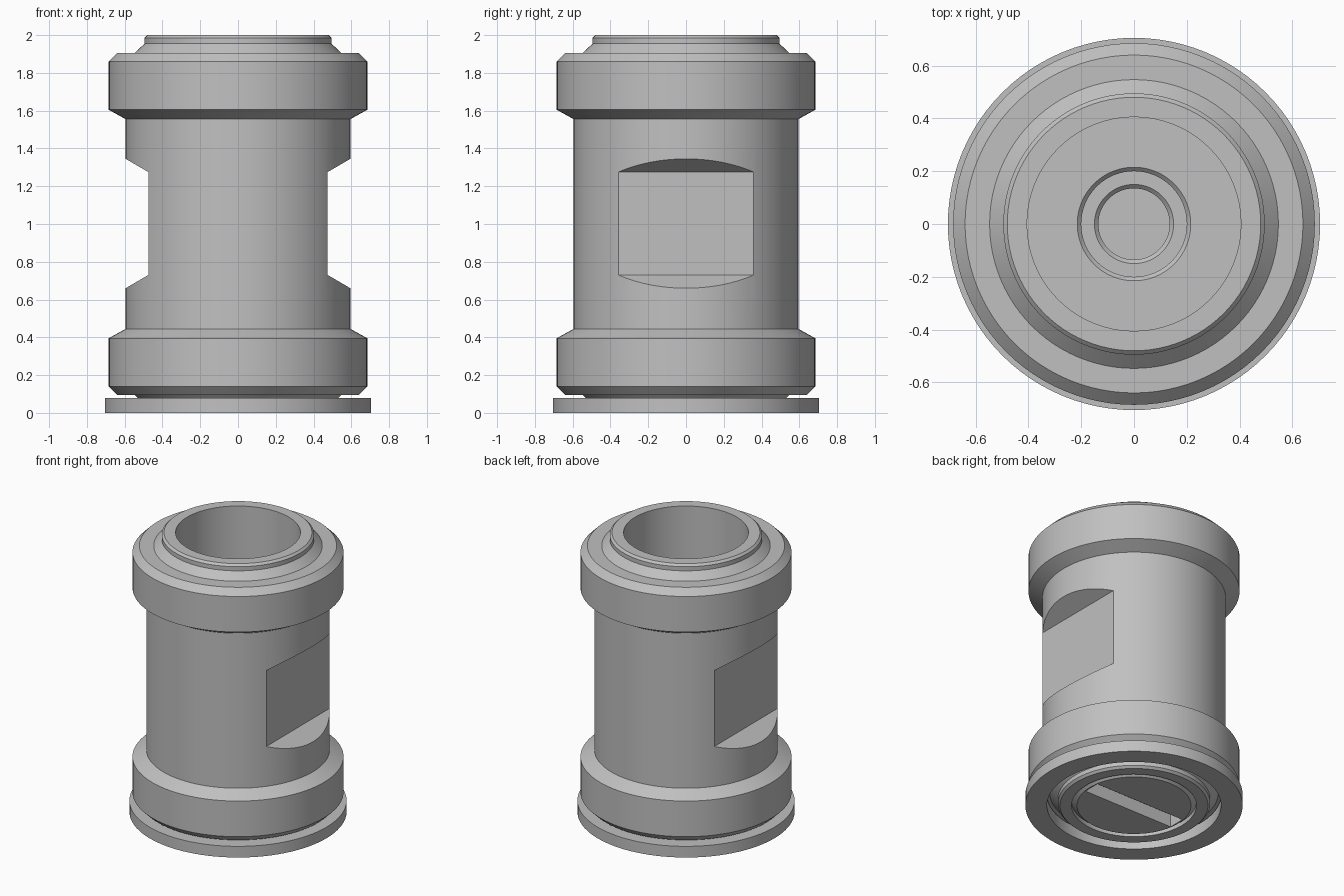
import bpy, bmesh, math

if "Cube" in bpy.data.objects:
    bpy.data.objects.remove(bpy.data.objects["Cube"])

SEG = 96

steel = bpy.data.materials.new("light_grey_metal")
steel.diffuse_color = (0.53, 0.53, 0.53, 1)
steel.use_nodes = True
steel.node_tree.nodes["Principled BSDF"].inputs["Base Color"].default_value = steel.diffuse_color


def finish(name, bm):
    bmesh.ops.remove_doubles(bm, verts=bm.verts, dist=1e-5)
    bmesh.ops.recalc_face_normals(bm, faces=bm.faces)
    me = bpy.data.meshes.new(name)
    bm.to_mesh(me)
    bm.free()
    ob = bpy.data.objects.new(name, me)
    bpy.context.collection.objects.link(ob)
    me.materials.append(steel)
    return ob


def lathe(name, profile):
    """Spin a closed (radius, z) profile round the z axis."""
    bm = bmesh.new()
    vs = [bm.verts.new((r, 0, z)) for r, z in profile]
    es = [bm.edges.new((a, b)) for a, b in zip(vs, vs[1:] + vs[:1])]
    bmesh.ops.spin(bm, geom=vs + es, cent=(0, 0, 0), axis=(0, 0, 1),
                   angle=2 * math.pi, steps=SEG, use_merge=True)
    bmesh.ops.dissolve_degenerate(bm, dist=1e-5, edges=bm.edges)
    return finish(name, bm)


def prism(name, section, half_width):
    """Extrude an (x, z) section along y."""
    bm = bmesh.new()
    face = bm.faces.new([bm.verts.new((x, -half_width, z)) for x, z in section])
    out = bmesh.ops.extrude_face_region(bm, geom=[face])["geom"]
    bmesh.ops.translate(bm, vec=(0, 2 * half_width, 0),
                        verts=[v for v in out if isinstance(v, bmesh.types.BMVert)])
    return finish(name, bm)


def cut(target, cutter):
    mod = target.modifiers.new("cut", "BOOLEAN")
    mod.operation = "DIFFERENCE"
    mod.solver = "EXACT"
    mod.object = cutter
    bpy.context.view_layer.objects.active = target
    bpy.ops.object.modifier_apply(modifier=mod.name)
    bpy.data.objects.remove(cutter)


# Flanged tubular body, mirrored about mid height z = 1
upper = [(0.595, 1.555), (0.685, 1.605), (0.685, 1.86), (0.64, 1.905),
         (0.547, 1.905), (0.495, 1.955), (0.495, 1.985), (0.48, 2.0), (0.405, 2.0)]
lower = [(r, 2 - z) for r, z in reversed(upper)]
body = lathe("body", upper + lower)

# Wrench flats on both sides
for s in (1, -1):
    section = [(0.475, 0.73), (0.475, 1.275), (0.595, 1.345),
               (0.80, 1.465), (0.80, 0.54), (0.595, 0.66)]
    cut(body, prism("flat_cutter", [(s * x, z) for x, z in section], 0.7))

# Closing plug in the bore, with a stepped pocket on top
plug = lathe("plug", [(0, 0.0), (0.37, 0.0), (0.405, 0.03), (0.405, 0.45),
                      (0.215, 0.45), (0.20, 0.435), (0.20, 0.36),
                      (0.15, 0.36), (0.135, 0.345), (0.135, 0.25), (0, 0.25)])

# Screwdriver slot across the underside of the plug
cut(plug, prism("slot_cutter", [(-0.36, -0.1), (0.36, -0.1), (0.36, 0.09), (-0.36, 0.09)], 0.06))

# Loose base ring
base_ring = lathe("base_ring", [(0.565, 0), (0.705, 0), (0.705, 0.08), (0.565, 0.08)])

for ob in (body, plug, base_ring):
    bpy.ops.object.select_all(action="DESELECT")
    ob.select_set(True)
    bpy.context.view_layer.objects.active = ob
    bpy.ops.object.shade_smooth_by_angle(angle=math.radians(20))
